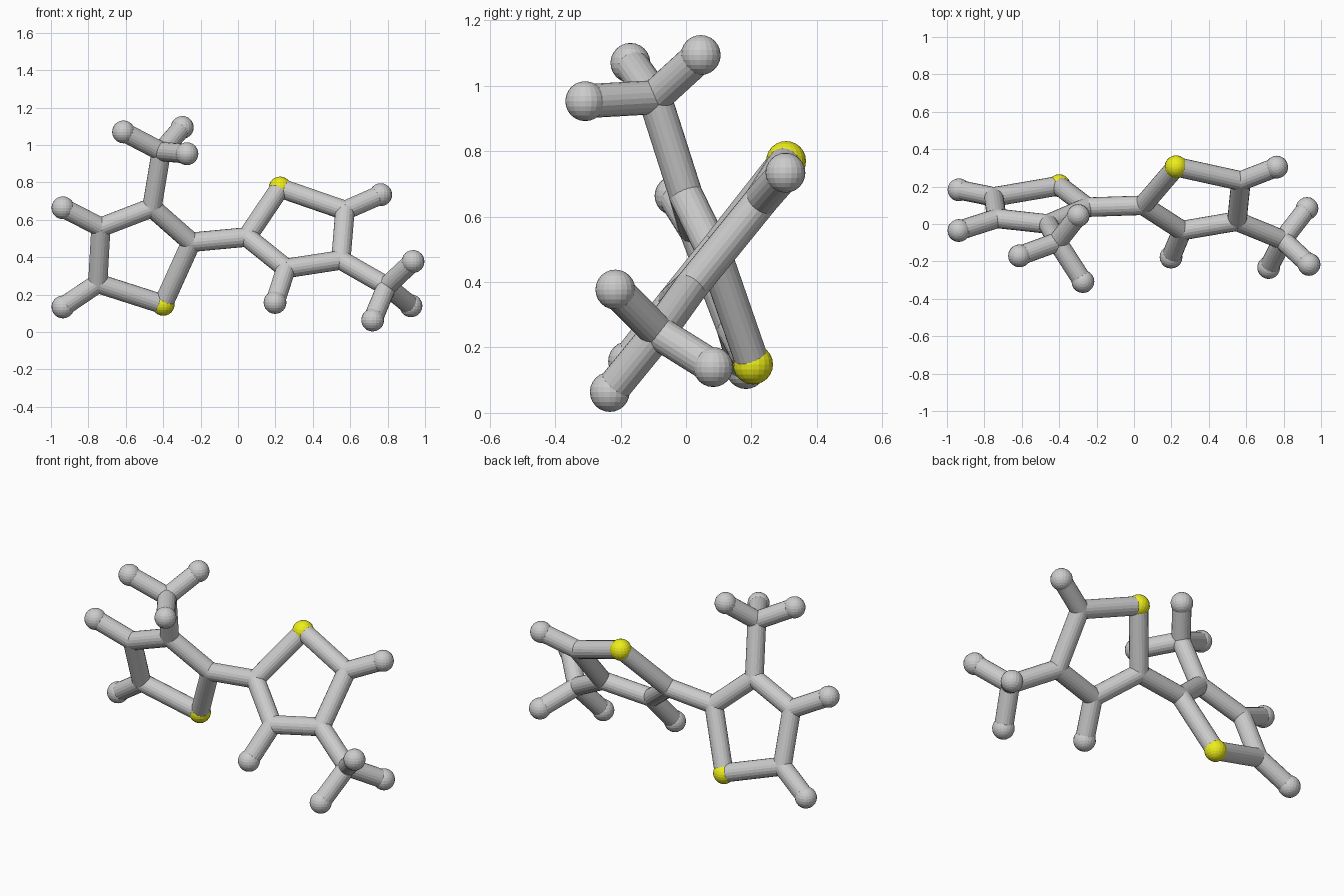
import bpy
from mathutils import Vector

if "Cube" in bpy.data.objects:
    bpy.data.objects.remove(bpy.data.objects["Cube"])

STICK_R, BALL_R = 0.052, 0.061

yellow = bpy.data.materials.new("yellow")
yellow.diffuse_color = (0.85, 0.85, 0.01, 1)
yellow.use_nodes = True
yellow.node_tree.nodes["Principled BSDF"].inputs["Base Color"].default_value = yellow.diffuse_color

# Joint positions: ring corners start with s / c, methyl centres with m, end balls with h
atoms = {
    # left ring
    "s1": (-0.40, 0.205, 0.148), "c1a": (-0.25, 0.09, 0.48), "c1b": (-0.46, 0.0, 0.665),
    "c1c": (-0.733, 0.03, 0.56), "c1d": (-0.75, 0.145, 0.26),
    "h1c": (-0.936, -0.035, 0.664), "h1d": (-0.936, 0.183, 0.134),
    "m1": (-0.41, -0.096, 0.965),
    "h1x": (-0.612, -0.17, 1.07), "h1y": (-0.298, 0.045, 1.094), "h1z": (-0.273, -0.308, 0.953),
    # right ring
    "s2": (0.225, 0.306, 0.77), "c2a": (0.048, 0.10, 0.508), "c2b": (0.257, -0.035, 0.34),
    "c2c": (0.55, 0.015, 0.385), "c2d": (0.572, 0.23, 0.65),
    "h2b": (0.198, -0.177, 0.158), "h2d": (0.763, 0.304, 0.734),
    "m2": (0.795, -0.085, 0.245),
    "h2x": (0.936, -0.216, 0.377), "h2y": (0.72, -0.233, 0.064), "h2z": (0.925, 0.083, 0.14),
}

bonds = [("c1a", "c2a"), ("c1b", "m1"), ("c1c", "h1c"), ("c1d", "h1d"),
         ("c2c", "m2"), ("c2b", "h2b"), ("c2d", "h2d")]
for n in "12":
    ring = ["s" + n] + ["c" + n + k for k in "abcd"]
    bonds += [(ring[i], ring[(i + 1) % 5]) for i in range(5)]
    bonds += [("m" + n, "h" + n + k) for k in "xyz"]


def ball(name, p, r):
    bpy.ops.mesh.primitive_uv_sphere_add(segments=20, ring_count=12, radius=r, location=p)
    bpy.context.object.name = name
    return bpy.context.object


def stick(p, q):
    p, q = Vector(p), Vector(q)
    d = q - p
    bpy.ops.mesh.primitive_cylinder_add(vertices=20, radius=STICK_R, depth=d.length,
                                        location=(p + q) / 2)
    o = bpy.context.object
    o.rotation_euler = d.to_track_quat('Z', 'Y').to_euler()
    o.name = "bond_stick"


# Balls and joints
for key, p in atoms.items():
    if key[0] == "s":
        ball("yellow_ball", p, BALL_R).data.materials.append(yellow)
    elif key[0] == "h":
        ball("end_ball", p, BALL_R)
    else:
        ball("joint", p, STICK_R)

# Connecting sticks
for a, b in bonds:
    stick(atoms[a], atoms[b])
